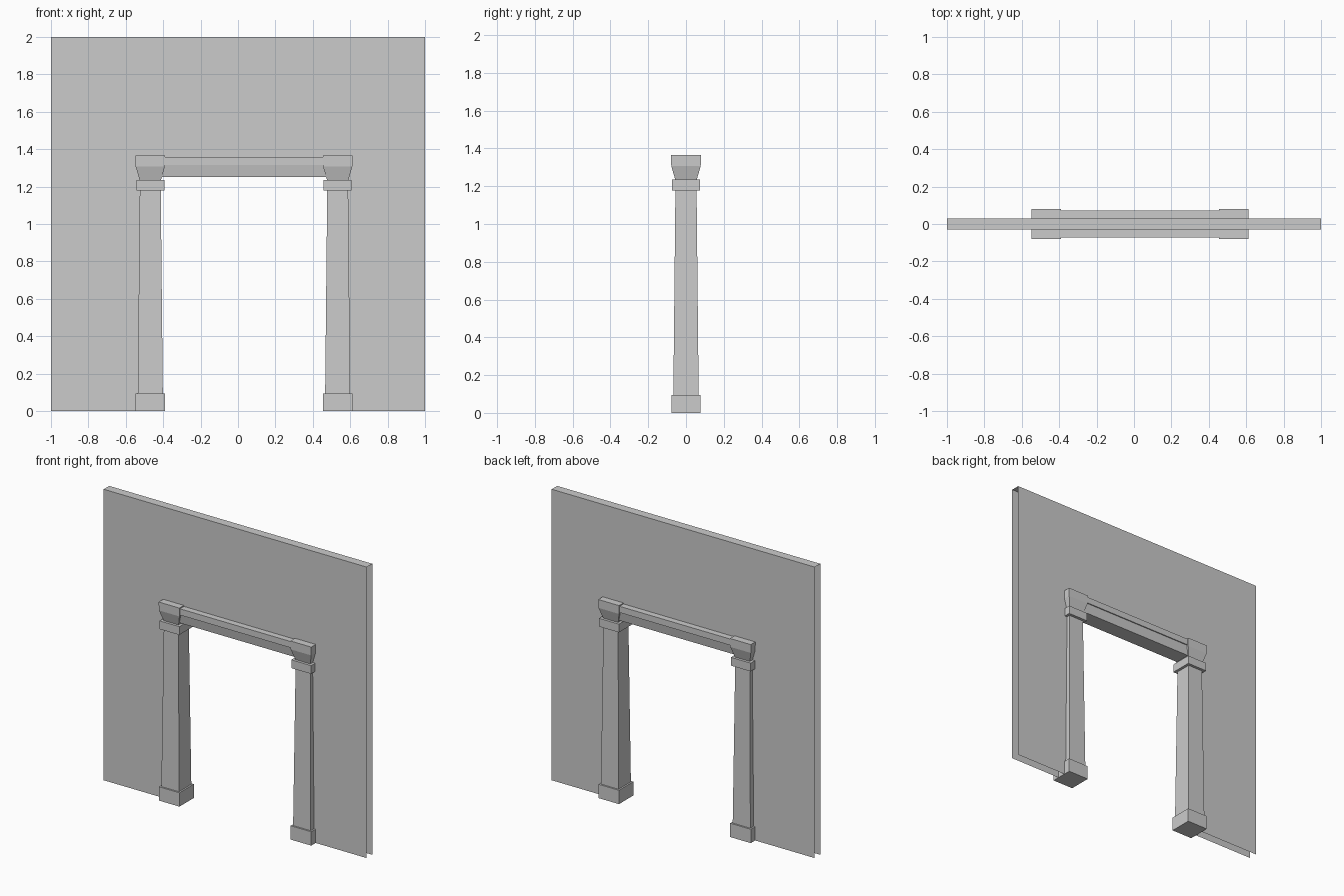
import bpy, bmesh

if "Cube" in bpy.data.objects:
    bpy.data.objects.remove(bpy.data.objects["Cube"])


def make_object(name, bm):
    mesh = bpy.data.meshes.new(name)
    bm.to_mesh(mesh)
    bm.free()
    obj = bpy.data.objects.new(name, mesh)
    bpy.context.collection.objects.link(obj)
    return obj


def square_stack(name, cx, levels):
    """Closed square block lofted through (half width, height) levels."""
    bm = bmesh.new()
    rings = [[bm.verts.new((cx + sx * h, sy * h, z))
              for sx, sy in ((-1, -1), (1, -1), (1, 1), (-1, 1))]
             for h, z in levels]
    for low, high in zip(rings, rings[1:]):
        for i in range(4):
            j = (i + 1) % 4
            bm.faces.new((low[i], low[j], high[j], high[i]))
    bm.faces.new(rings[0][::-1])
    bm.faces.new(rings[-1])
    return make_object(name, bm)


LEFT, RIGHT = -0.469, 0.533   # pillar centres

# Wall: front and back sheets with a doorway, joined only along the top
outline = [(-1, 0), (LEFT, 0), (LEFT, 1.3), (RIGHT, 1.3),
           (RIGHT, 0), (1, 0), (1, 2), (-1, 2)]
bm = bmesh.new()
front = [bm.verts.new((x, -0.03, z)) for x, z in outline]
back = [bm.verts.new((x, 0.03, z)) for x, z in outline]
bm.faces.new(front)
bm.faces.new(back[::-1])
bm.faces.new((front[7], front[6], back[6], back[7]))
make_object("wall", bm)

# Pillars: base, tapered shaft, neck band and flared capital
for side, cx in (("left", LEFT), ("right", RIGHT)):
    square_stack(side + "_base", cx, [(0.078, 0), (0.078, 0.095)])
    square_stack(side + "_shaft", cx, [(0.067, 0.095), (0.056, 1.178)])
    square_stack(side + "_neck", cx, [(0.075, 1.178), (0.075, 1.235)])
    square_stack(side + "_capital", cx,
                 [(0.057, 1.235), (0.078, 1.307), (0.079, 1.365)])

# Lintel: moulded profile extruded between the capitals
half = [(0.055, 1.25), (0.066, 1.315), (0.073, 1.315), (0.073, 1.358)]
profile = half + [(-y, z) for y, z in reversed(half)]
bm = bmesh.new()
end = bm.faces.new([bm.verts.new((LEFT, y, z)) for y, z in profile])
res = bmesh.ops.extrude_face_region(bm, geom=[end])
bmesh.ops.translate(bm, vec=(RIGHT - LEFT, 0, 0),
                    verts=[g for g in res["geom"] if isinstance(g, bmesh.types.BMVert)])
bmesh.ops.recalc_face_normals(bm, faces=bm.faces)
make_object("lintel", bm)
